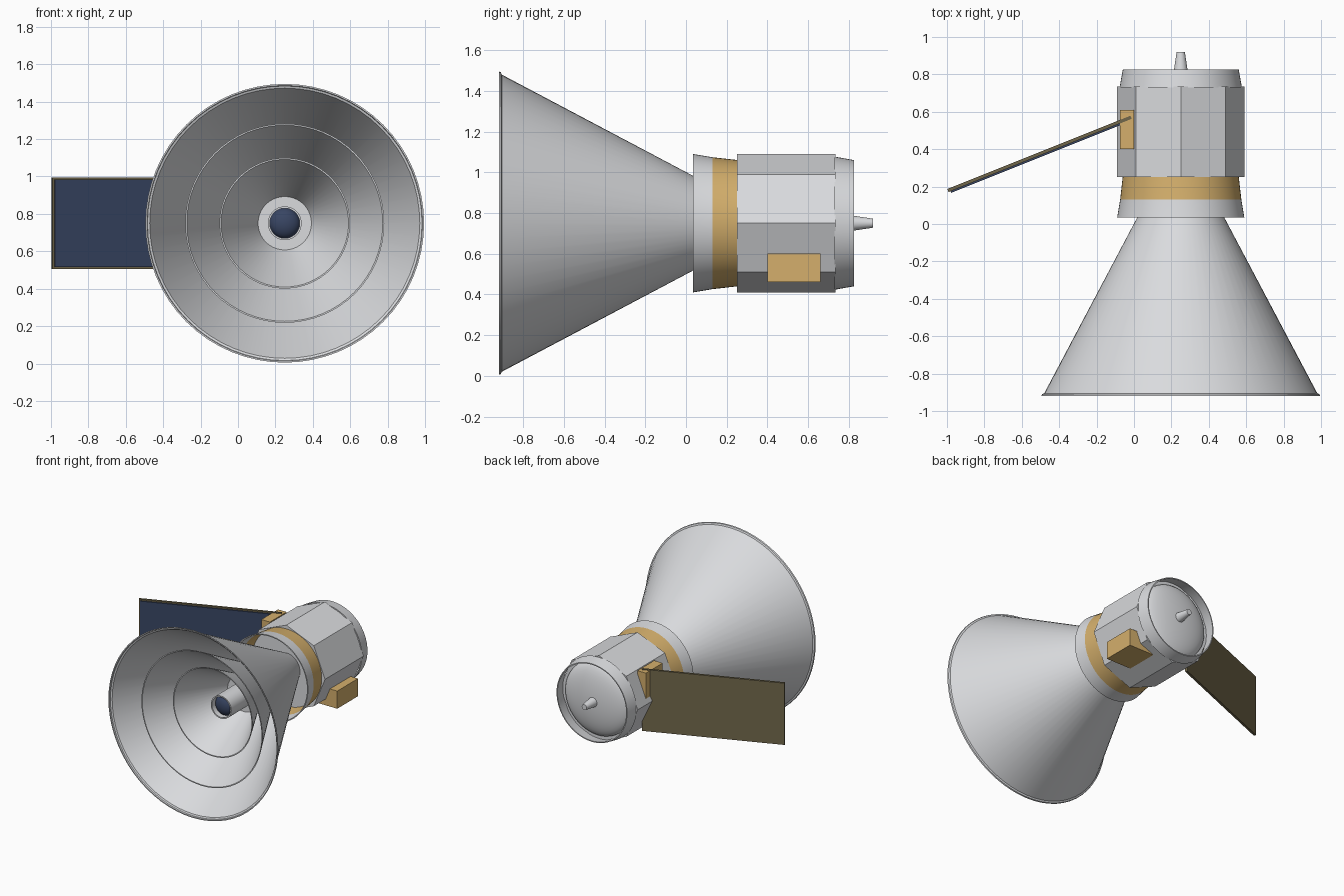
import bpy, bmesh, math
from mathutils import Matrix, Vector

if "Cube" in bpy.data.objects:
    bpy.data.objects.remove(bpy.data.objects["Cube"])

CX, CZ = 0.25, 0.75  # long axis of the craft, running along y


def material(name, rgb):
    m = bpy.data.materials.new(name)
    m.use_nodes = True
    m.diffuse_color = (*rgb, 1)
    m.node_tree.nodes["Principled BSDF"].inputs["Base Color"].default_value = (*rgb, 1)
    return m


WHITE = material("pale grey", (0.70, 0.71, 0.73))
GOLD = material("gold foil", (0.66, 0.43, 0.15))
BLUE = material("dark blue", (0.04, 0.06, 0.125))
BROWN = material("dull bronze", (0.165, 0.135, 0.07))


def finish(name, bm, mats, smooth=True):
    bmesh.ops.recalc_face_normals(bm, faces=bm.faces)
    me = bpy.data.meshes.new(name)
    bm.to_mesh(me)
    bm.free()
    ob = bpy.data.objects.new(name, me)
    bpy.context.collection.objects.link(ob)
    for m in mats:
        me.materials.append(m)
    if smooth:
        bpy.ops.object.select_all(action='DESELECT')
        ob.select_set(True)
        bpy.context.view_layer.objects.active = ob
        bpy.ops.object.shade_smooth_by_angle(angle=math.radians(30))
    return ob


def lathe(name, profile, mats, closed=False, sides=64, smooth=True, rule=None):
    """Spin (radius, y) points around the long axis."""
    bm = bmesh.new()
    verts = [bm.verts.new((CX + r, y, CZ)) for r, y in profile]
    pairs = list(zip(verts, verts[1:]))
    if closed:
        pairs.append((verts[-1], verts[0]))
    edges = [bm.edges.new(p) for p in pairs]
    bmesh.ops.spin(bm, geom=verts + edges, cent=(CX, 0, CZ), axis=(0, 1, 0),
                   angle=math.tau, steps=sides, use_merge=True)
    bmesh.ops.remove_doubles(bm, verts=bm.verts, dist=1e-5)
    if rule:
        for f in bm.faces:
            f.material_index = rule(f)
    return finish(name, bm, mats, smooth)


def shell(name, outer, wall, mats, rule=None):
    """Thin open tube following the outer profile."""
    inner = [(r - wall, y) for r, y in reversed(outer)]
    return lathe(name, outer + inner, mats, closed=True, rule=rule)


def box(name, lo, hi, mat, matrix=None):
    lo, hi = Vector(lo), Vector(hi)
    bm = bmesh.new()
    bmesh.ops.create_cube(bm, size=1, matrix=Matrix.Translation((lo + hi) / 2)
                          @ Matrix.Diagonal((*(hi - lo), 1)))
    if matrix:
        bm.transform(matrix)
    return finish(name, bm, [mat], smooth=False)


# Nested horn cones, the largest with a small lip
shell("outer_horn", [(0.745, -0.92), (0.742, -0.91), (0.73, -0.905), (0.23, 0.04),
                     (0.12, 0.25)], 0.008, [WHITE])
shell("middle_horn", [(0.532, -0.81), (0.15, -0.10)], 0.008, [WHITE])
shell("inner_horn", [(0.349, -0.675), (0.148, -0.28)], 0.008, [WHITE])

# Feed tube with its throat plate and lens
lathe("throat_plate", [(0, -0.285), (0.145, -0.285), (0.145, -0.275), (0, -0.275)], [WHITE])
shell("feed_tube", [(0.09, -0.57), (0.09, -0.28)], 0.01, [WHITE])
lathe("feed_lens", [(0.081 * math.sin(a), -0.515 - 0.05 * math.cos(a))
                    for a in (i * math.pi / 16 for i in range(9))], [BLUE])

# Eight-sided body with a corner at the top
lathe("body", [(0, 0.25), (0.34, 0.25), (0.34, 0.735), (0, 0.735)], [WHITE],
      sides=8, smooth=False)

# Flared front collar with a foil band
shell("front_collar", [(0.34, 0.035), (0.324, 0.13), (0.31, 0.255)], 0.008, [WHITE, GOLD],
      rule=lambda f: int(f.calc_center_median().y > 0.13))

# Rear skirt, dome and nozzle
shell("rear_skirt", [(0.327, 0.73), (0.31, 0.825)], 0.008, [WHITE])
lathe("rear_dome", [(0.29 * math.sin(a), 0.735 + 0.08 * math.cos(a))
                    for a in (i * math.pi / 20 for i in range(11))], [WHITE])
lathe("rear_nozzle", [(0, 0.80), (0.04, 0.80), (0.022, 0.92), (0, 0.92)], [WHITE], sides=32)

# Foil equipment boxes
box("lower_left_box", (0.35, 0.40, 0.46), (0.592, 0.66, 0.60), GOLD)
box("panel_mount", (-0.075, 0.40, 0.75), (0.0, 0.61, 0.99), GOLD)

# Solar panel, swept forward from its mount
hinge = Matrix.Translation((-0.015, 0.57, CZ)) @ Matrix.Rotation(math.atan2(0.39, 0.975), 4, 'Z')
box("panel_backing", (-1.055, -0.008, -0.245), (0, 0.01, 0.245), BROWN, hinge)
box("panel_cells", (-1.043, -0.017, -0.234), (-0.012, -0.008, 0.234), BLUE, hinge)
